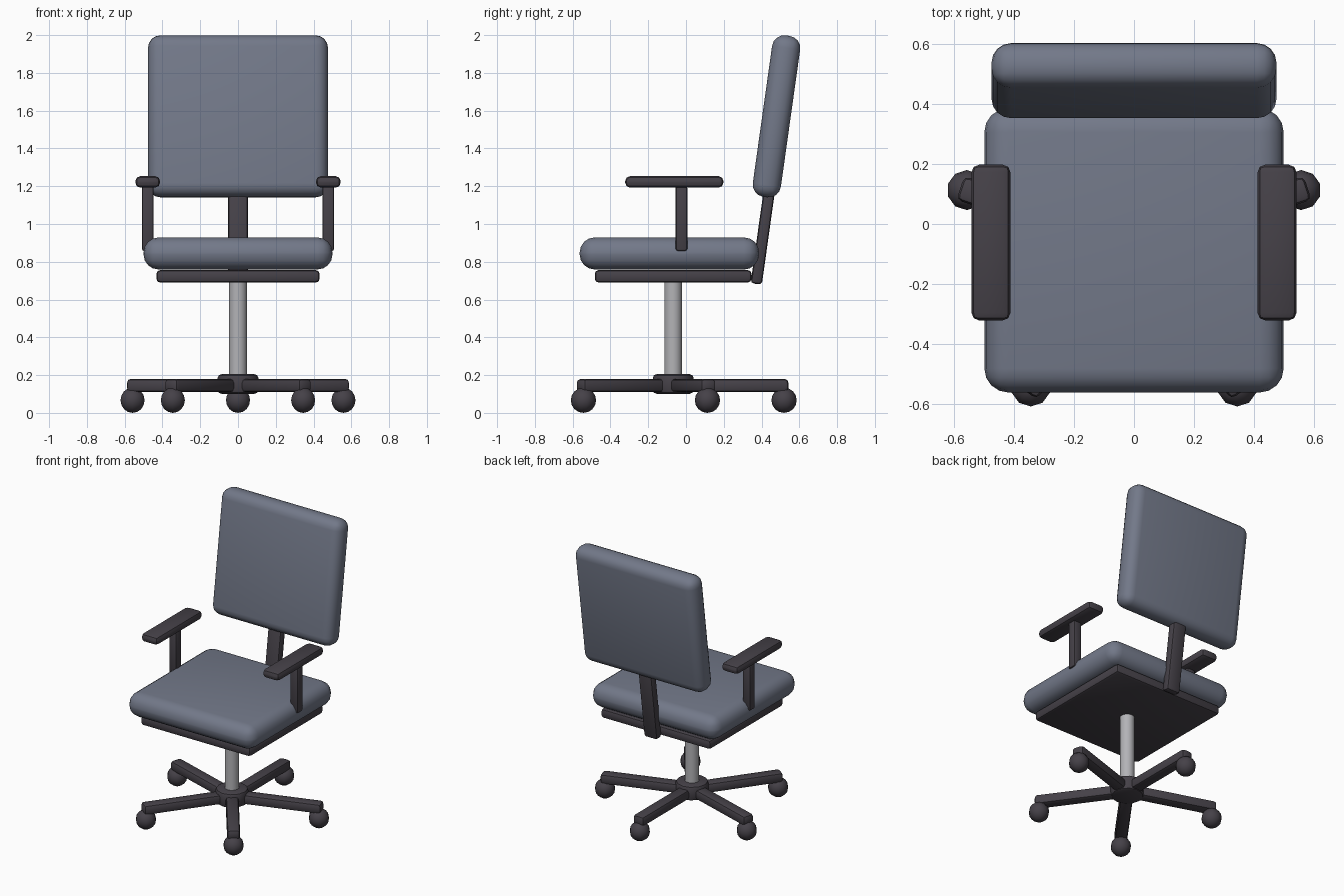
import bpy, bmesh, math
from mathutils import Matrix, Vector

if "Cube" in bpy.data.objects:
    bpy.data.objects.remove(bpy.data.objects["Cube"])

AXIS_Y = -0.068      # y of the swivel column
TILT = math.radians(-8)


def material(name, rgb):
    m = bpy.data.materials.new(name)
    m.diffuse_color = (*rgb, 1)
    m.use_nodes = True
    m.node_tree.nodes["Principled BSDF"].inputs["Base Color"].default_value = m.diffuse_color
    return m


FABRIC = material("fabric", (0.17, 0.19, 0.25))
PLASTIC = material("dark_plastic", (0.06, 0.053, 0.065))
METAL = material("metal", (0.45, 0.45, 0.47))


def finish(name, bm, mat, matrix):
    bm.transform(matrix)
    me = bpy.data.meshes.new(name)
    bm.to_mesh(me)
    bm.free()
    me.materials.append(mat)
    ob = bpy.data.objects.new(name, me)
    bpy.context.collection.objects.link(ob)
    bpy.ops.object.select_all(action='DESELECT')
    ob.select_set(True)
    bpy.context.view_layer.objects.active = ob
    bpy.ops.object.shade_smooth_by_angle(angle=math.radians(40))
    return ob


def bevel(bm, edges, radius, segments):
    bmesh.ops.bevel(bm, geom=edges, offset=radius, segments=segments,
                    profile=0.5, affect='EDGES', clamp_overlap=True)


def box(name, center, size, radius, mat, segments=2, rot=Matrix()):
    bm = bmesh.new()
    bmesh.ops.create_cube(bm, size=1)
    bmesh.ops.scale(bm, vec=Vector(size), verts=bm.verts[:])
    bevel(bm, bm.edges[:], radius, segments)
    return finish(name, bm, mat, Matrix.Translation(center) @ rot)


def cylinder(name, center, radius, height, sides, mat, rim=0):
    bm = bmesh.new()
    bmesh.ops.create_cone(bm, cap_ends=True, segments=sides,
                          radius1=radius, radius2=radius, depth=height)
    if rim:
        edges = [e for e in bm.edges if abs(e.verts[0].co.z - e.verts[1].co.z) < 1e-5]
        bevel(bm, edges, rim, 2)
    return finish(name, bm, mat, Matrix.Translation(center))


# Seat cushion and the plate under it
box("seat", (0, -0.088, 0.844), (1.0, 0.95, 0.17), 0.08, FABRIC, 4)
box("seat_plate", (0, AXIS_Y, 0.723), (0.864, 0.83, 0.066), 0.02, PLASTIC)

# Tilted backrest and its support bar
lean = Matrix.Rotation(TILT, 4, 'X')
box("backrest", (0, 0.479, 1.57), (0.952, 0.15, 0.863), 0.065, FABRIC, 4, lean)
box("back_support", (0, 0.41, 0.955), (0.106, 0.06, 0.55), 0.018, PLASTIC, 2, lean)

# Armrests
for side, x in (("left", -0.478), ("right", 0.478)):
    box(side + "_arm_post", (x, -0.024, 1.03), (0.062, 0.062, 0.345), 0.012, PLASTIC)
    box(side + "_arm_pad", (x, -0.062, 1.223), (0.13, 0.52, 0.06), 0.025, PLASTIC)

# Column and hub
cylinder("column", (0, AXIS_Y, 0.43), 0.047, 0.56, 16, METAL)
cylinder("hub", (0, AXIS_Y, 0.153), 0.108, 0.104, 12, PLASTIC, 0.02)

# Five-legged base with ball casters
for i in range(5):
    spin = Matrix.Translation((0, AXIS_Y, 0)) @ Matrix.Rotation(math.radians(90 + 72 * i), 4, 'Z')
    bm = bmesh.new()
    bmesh.ops.create_cube(bm, size=1)
    bmesh.ops.scale(bm, vec=Vector((0.56, 0.084, 0.07)), verts=bm.verts[:])
    bevel(bm, bm.edges[:], 0.02, 2)
    finish(f"base_leg_{i + 1}", bm, PLASTIC, spin @ Matrix.Translation((0.33, 0, 0.145)))
    bm = bmesh.new()
    bmesh.ops.create_uvsphere(bm, u_segments=10, v_segments=8, radius=0.067)
    finish(f"caster_{i + 1}", bm, PLASTIC, Matrix.Translation(spin @ Vector((0.587, 0, 0.067))))
